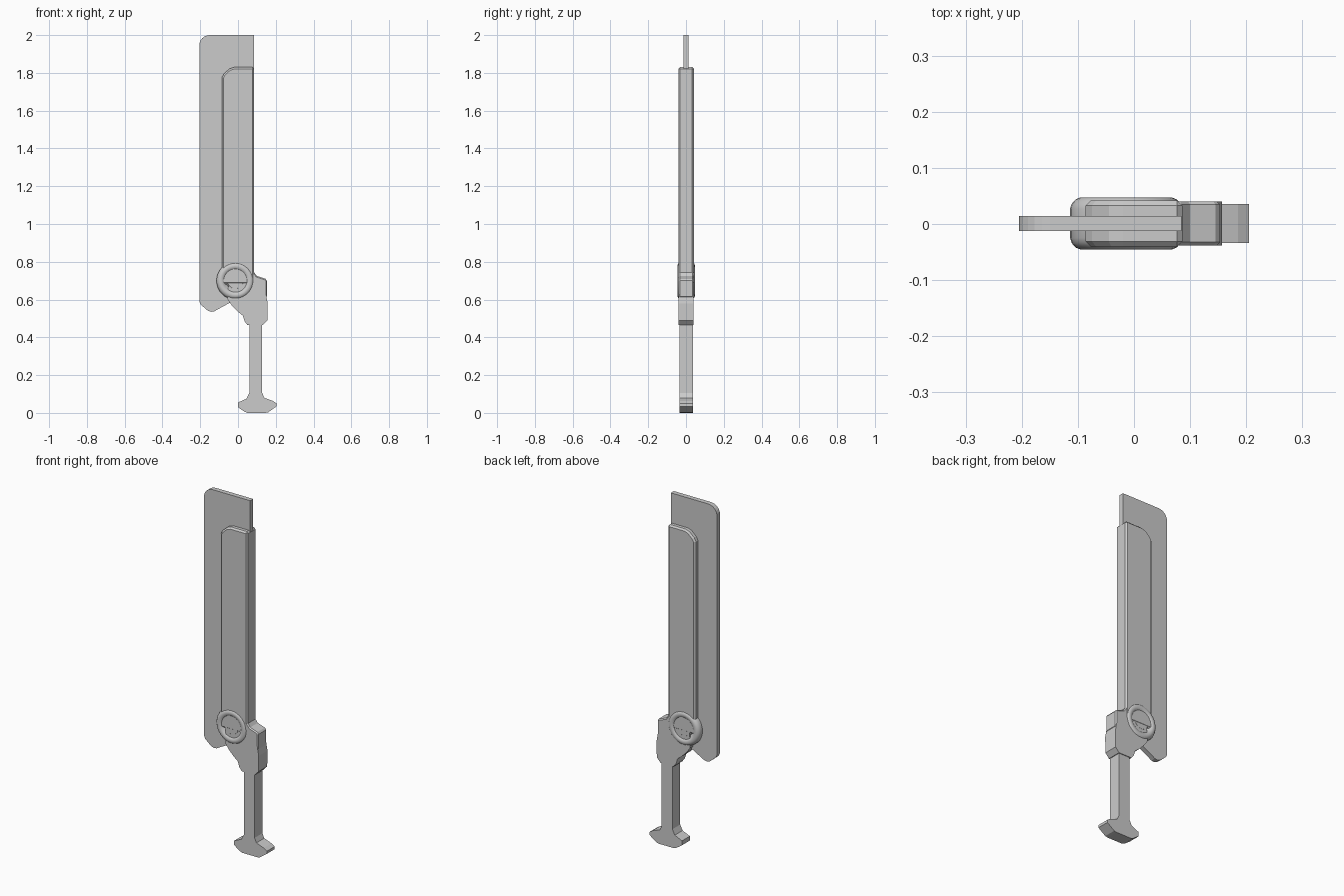
import bpy, bmesh, math

if "Cube" in bpy.data.objects:
    bpy.data.objects.remove(bpy.data.objects["Cube"])

Y_MID = 0.001


def extrude_profile(name, points, half, bevel=0.0, segments=1):
    """Extrude an (x, z) outline symmetrically along y."""
    bm = bmesh.new()
    front = bm.faces.new([bm.verts.new((x, Y_MID - half, z)) for x, z in points])
    result = bmesh.ops.extrude_face_region(bm, geom=[front])
    for v in result["geom"]:
        if isinstance(v, bmesh.types.BMVert):
            v.co.y = Y_MID + half
    bmesh.ops.recalc_face_normals(bm, faces=bm.faces)
    obj = make_object(name, bm)
    if bevel:
        mod = obj.modifiers.new("edge_bevel", "BEVEL")
        mod.width = bevel
        mod.segments = segments
        mod.limit_method = "ANGLE"
        mod.angle_limit = math.radians(50)
    return obj


def make_object(name, bm):
    mesh = bpy.data.meshes.new(name)
    bm.to_mesh(mesh)
    bm.free()
    obj = bpy.data.objects.new(name, mesh)
    bpy.context.collection.objects.link(obj)
    return obj


def arc(cx, cz, r, a0, a1, n=6):
    return [(cx + r * math.cos(math.radians(a0 + (a1 - a0) * i / n)),
             cz + r * math.sin(math.radians(a0 + (a1 - a0) * i / n)))
            for i in range(n + 1)]


def lathe(name, profile, cx, cz, steps):
    """Spin a (radius, y) profile about the y axis."""
    bm = bmesh.new()
    rings = []
    for r, y in profile:
        rings.append([bm.verts.new((cx + r * math.cos(2 * math.pi * i / steps), Y_MID + y,
                                    cz + r * math.sin(2 * math.pi * i / steps)))
                      for i in range(steps)])
    for a, b in zip(rings, rings[1:]):
        for i in range(steps):
            j = (i + 1) % steps
            bm.faces.new((a[i], a[j], b[j], b[i]))
    bm.faces.new(rings[0])
    bm.faces.new(rings[-1])
    bmesh.ops.recalc_face_normals(bm, faces=bm.faces)
    obj = make_object(name, bm)
    bpy.ops.object.select_all(action="DESELECT")
    obj.select_set(True)
    bpy.context.view_layer.objects.active = obj
    bpy.ops.object.shade_smooth_by_angle(angle=math.radians(35))
    return obj


# Thin blade with rounded top corner and pointed heel
extrude_profile("blade", arc(-0.15, 1.945, 0.055, 180, 90) + [
    (0.085, 2.0), (0.085, 0.66), (-0.04, 0.585), (-0.125, 0.538),
    (-0.14, 0.535), (-0.16, 0.541), (-0.197, 0.573), (-0.205, 0.59)], 0.0135)

# Thick housing along the blade's spine
extrude_profile("spine_housing", [
    (-0.086, 0.68), (-0.086, 1.775), (-0.075, 1.795), (-0.045, 1.822), (-0.02, 1.83),
    (0.086, 1.83), (0.086, 0.68)], 0.041, 0.009)

# Round pivot: rounded rim, dished faces and a raised hub on both sides
side = [(0.042, -0.040), (0.046, -0.036), (0.050, -0.030), (0.056, -0.033),
        (0.063, -0.042), (0.072, -0.046), (0.081, -0.0465), (0.090, -0.043),
        (0.097, -0.035), (0.1, -0.026)]
lathe("pivot_ring", side + [(r, -y) for r, y in reversed(side)], -0.014, 0.7, 32)

# Guard joining the pivot to the grip
extrude_profile("guard", [
    (-0.05, 0.70), (-0.055, 0.60), (-0.03, 0.565), (0.0, 0.535), (0.025, 0.515),
    (0.035, 0.485), (0.05, 0.465), (0.132, 0.465), (0.155, 0.49), (0.157, 0.58),
    (0.148, 0.63), (0.10, 0.65), (0.08, 0.70)], 0.0395)

# Catch block behind the pivot
extrude_profile("catch_block", [
    (0.05, 0.62), (0.06, 0.75), (0.085, 0.745), (0.10, 0.725),
    (0.145, 0.71), (0.153, 0.70), (0.153, 0.61)], 0.0395, 0.006)

# Straight grip
extrude_profile("grip", [(0.06, 0.09), (0.06, 0.48), (0.128, 0.48), (0.128, 0.09)], 0.035)

# Flared pommel
extrude_profile("pommel", [
    (0.0, 0.03), (0.0, 0.055), (0.045, 0.075), (0.06, 0.105), (0.128, 0.105),
    (0.14, 0.08), (0.185, 0.063), (0.205, 0.05), (0.205, 0.035), (0.16, 0.003),
    (0.145, 0.0), (0.05, 0.0), (0.035, 0.006)], 0.035)
